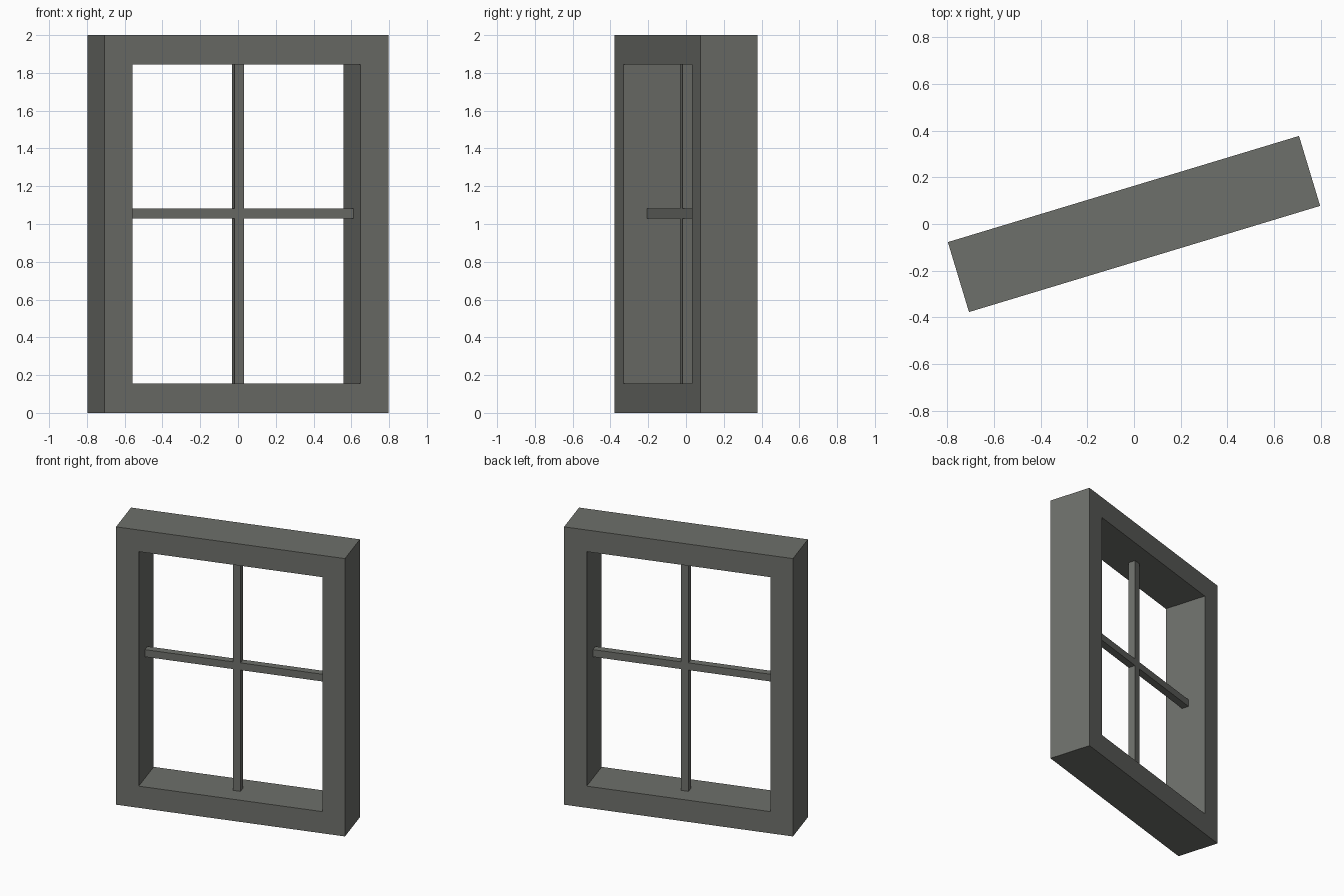
import bpy, math
from mathutils import Matrix

if "Cube" in bpy.data.objects:
    bpy.data.objects.remove(bpy.data.objects["Cube"])

ANGLE = math.atan2(0.455, 1.505)   # whole window is turned about z
W, H, D, B = 1.572, 2.0, 0.313, 0.156   # width, height, depth, border
BAR = 0.052
ROT = Matrix.Rotation(ANGLE, 4, 'Z')

grey = bpy.data.materials.new("weathered_grey")
grey.diffuse_color = (0.155, 0.16, 0.145, 1)
grey.use_nodes = True
grey.node_tree.nodes["Principled BSDF"].inputs["Base Color"].default_value = grey.diffuse_color


def finish(name, verts, faces):
    mesh = bpy.data.meshes.new(name)
    mesh.from_pydata(verts, [], faces)
    mesh.transform(ROT)
    mesh.materials.append(grey)
    obj = bpy.data.objects.new(name, mesh)
    bpy.context.collection.objects.link(obj)
    return obj


def rect(w, z0, z1, y):
    return [(-w, y, z0), (w, y, z0), (w, y, z1), (-w, y, z1)]


# Outer frame: rectangular ring, four loops joined by quads
outer, inner = (W / 2, 0, H), (W / 2 - B, B, H - B)
loops = [(outer, -D / 2), (inner, -D / 2), (inner, D / 2), (outer, D / 2)]
verts = [v for (w, z0, z1), y in loops for v in rect(w, z0, z1, y)]
faces = []
for a in range(4):
    b = (a + 1) % 4
    for i in range(4):
        j = (i + 1) % 4
        faces.append((a * 4 + i, a * 4 + j, b * 4 + j, b * 4 + i))
finish("window_frame", verts, faces)


# Glazing bars
def bar(name, w, z0, z1):
    v = rect(w, z0, z1, -BAR / 2) + rect(w, z0, z1, BAR / 2)
    f = [(0, 1, 2, 3), (7, 6, 5, 4)]
    f += [(i, i + 4, (i + 1) % 4 + 4, (i + 1) % 4) for i in range(4)]
    finish(name, v, f)


bar("vertical_glazing_bar", BAR / 2, B, H - B)
bar("horizontal_glazing_bar", W / 2 - B, 1.055 - BAR / 2, 1.055 + BAR / 2)
